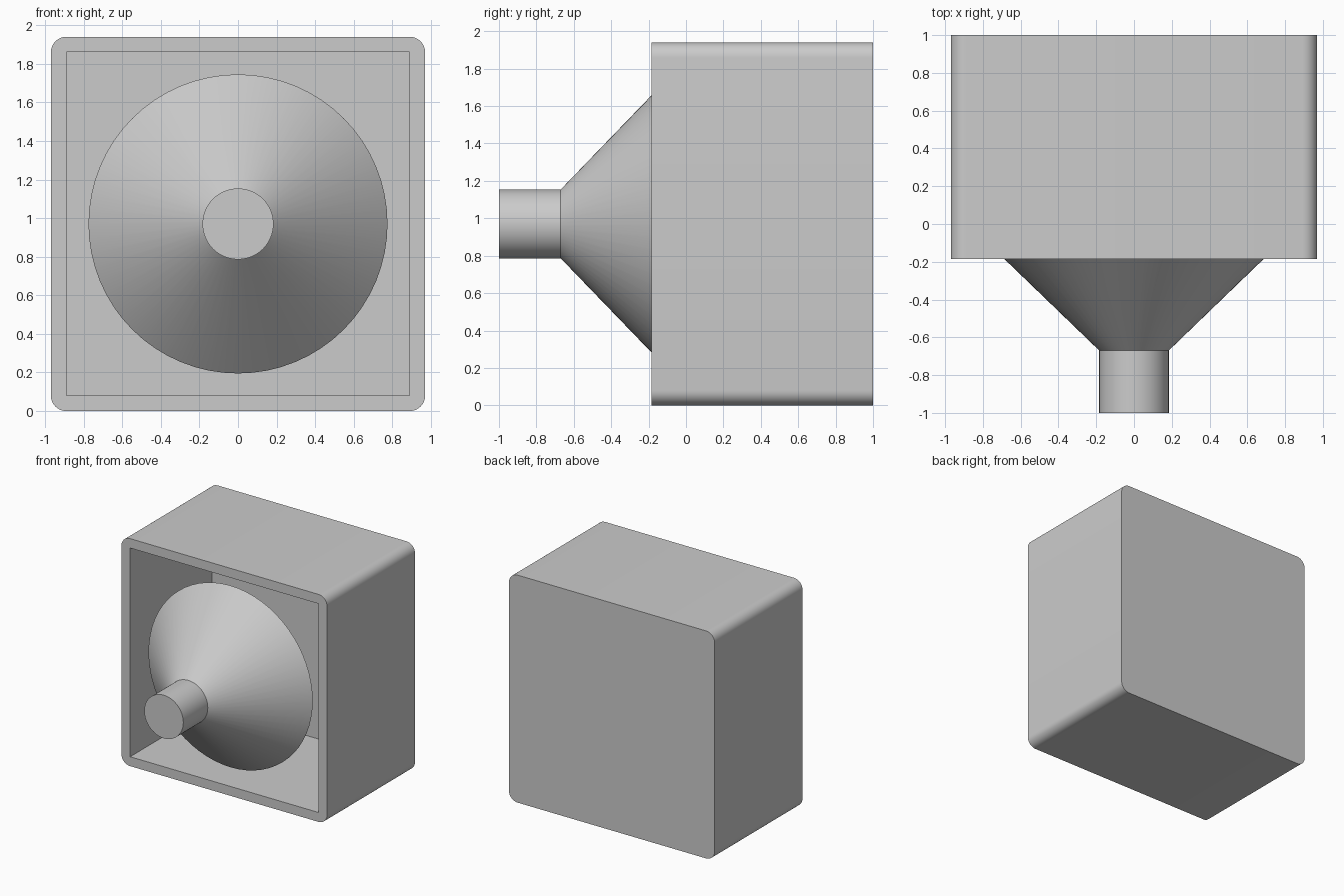
import bpy
import math

if "Cube" in bpy.data.objects:
    bpy.data.objects.remove(bpy.data.objects["Cube"])

ZC = 0.97  # height of the horn axis and box centre


def box(name, sx, y0, y1, sz):
    bpy.ops.mesh.primitive_cube_add(size=1, location=(0, (y0 + y1) / 2, ZC))
    ob = bpy.context.object
    ob.name = name
    ob.scale = (sx, y1 - y0, sz)
    bpy.ops.object.transform_apply(location=False, rotation=False, scale=True)
    return ob


def round_part(name, r_back, r_front, y_front, y_back):
    bpy.ops.mesh.primitive_cone_add(
        vertices=64, radius1=r_back, radius2=r_front, depth=y_back - y_front,
        location=(0, (y_front + y_back) / 2, ZC), rotation=(math.pi / 2, 0, 0))
    ob = bpy.context.object
    ob.name = name
    bpy.ops.object.shade_smooth_by_angle(angle=math.radians(30))
    return ob


# Housing: open-fronted box with rounded long edges
cutter = box("cavity_cutter", 1.776, -0.5, 0.915, 1.78)
cutter.hide_render = True
housing = box("housing", 1.94, -0.185, 1.0, 1.94)

weights = housing.data.attributes.new("bevel_weight_edge", 'FLOAT', 'EDGE')
for e in housing.data.edges:
    a, b = (housing.data.vertices[i].co for i in e.vertices)
    weights.data[e.index].value = 1.0 if abs(a.y - b.y) > 0.5 else 0.0

bevel = housing.modifiers.new("rounded_edges", 'BEVEL')
bevel.limit_method = 'WEIGHT'
bevel.width = 0.08
bevel.segments = 8
cut = housing.modifiers.new("cavity", 'BOOLEAN')
cut.operation = 'DIFFERENCE'
cut.solver = 'EXACT'
cut.object = cutter
for m in ("rounded_edges", "cavity"):
    bpy.ops.object.modifier_apply(modifier=m)
bpy.data.objects.remove(cutter)
bpy.ops.object.shade_smooth_by_angle(angle=math.radians(30))

# Horn cone, its rim sitting just inside the opening
round_part("cone", 0.775, 0.184, -0.67, -0.10)

# Stem projecting from the narrow end of the cone
round_part("stem", 0.184, 0.184, -1.0, -0.67)
